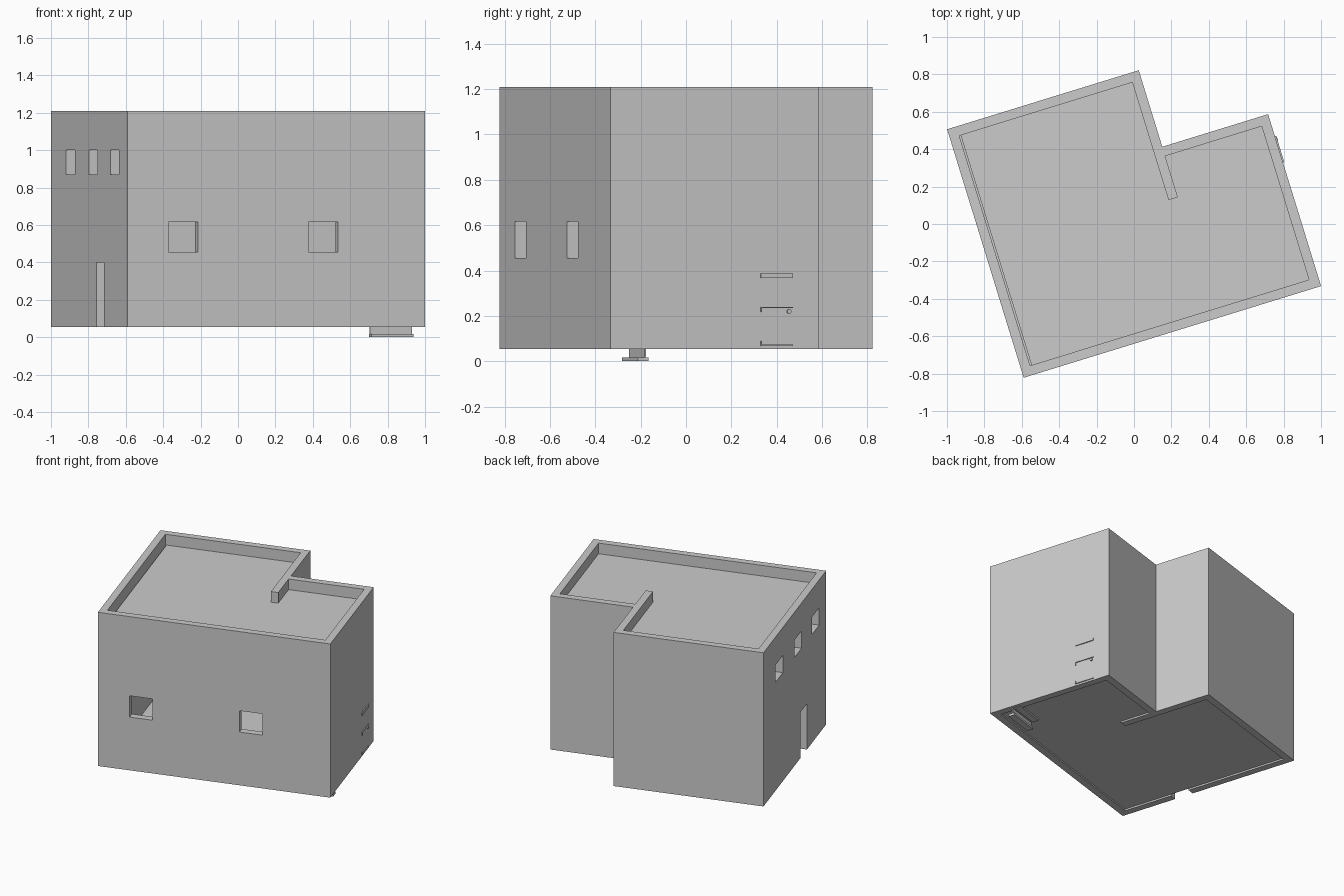
import bpy, bmesh, math
from mathutils import Matrix

if "Cube" in bpy.data.objects:
    bpy.data.objects.remove(bpy.data.objects["Cube"])

# Plan is drawn in local coordinates: u along the front wall, v towards the back
W, D, T = 1.664, 1.39, 0.052       # width, depth, wall thickness
NU, NV, STUB = 1.072, 0.962, 0.68  # notch corner and end of the stub wall
BASE, TOP = 0.055, 1.21
PLACE = Matrix.Translation((-0.59, -0.822, 0)) @ Matrix.Rotation(math.radians(17.12), 4, 'Z')


def prism(name, outline, z0, z1):
    """Extrude a plan outline from z0 to z1."""
    bm = bmesh.new()
    face = bm.faces.new([bm.verts.new((u, v, z0)) for u, v in outline])
    top = bmesh.ops.extrude_face_region(bm, geom=[face])
    verts = [g for g in top['geom'] if isinstance(g, bmesh.types.BMVert)]
    bmesh.ops.translate(bm, verts=verts, vec=(0, 0, z1 - z0))
    bmesh.ops.recalc_face_normals(bm, faces=bm.faces)
    bm.transform(PLACE)
    me = bpy.data.meshes.new(name)
    bm.to_mesh(me)
    bm.free()
    ob = bpy.data.objects.new(name, me)
    bpy.context.collection.objects.link(ob)
    return ob


def box(name, u0, u1, v0, v1, z0, z1):
    return prism(name, [(u0, v0), (u1, v0), (u1, v1), (u0, v1)], z0, z1)


def cut(target, cutter):
    """Subtract the cutter from the target and discard it."""
    mod = target.modifiers.new("opening", 'BOOLEAN')
    mod.operation, mod.solver, mod.object = 'DIFFERENCE', 'EXACT', cutter
    cutter.hide_render = True
    bpy.context.view_layer.update()
    dg = bpy.context.evaluated_depsgraph_get()
    me = bpy.data.meshes.new_from_object(target.evaluated_get(dg))
    target.modifiers.clear()
    target.data = me
    bpy.data.objects.remove(cutter)


def inner(left):
    """Interior outline, running around the stub wall."""
    return [(left, T), (W - T, T), (W - T, NV - T), (NU, NV - T),
            (NU, STUB), (NU - T, STUB), (NU - T, D - T), (left, D - T)]


# Walls with parapet
walls = prism("walls", [(0, 0), (W, 0), (W, NV), (NU, NV), (NU, D), (0, D)], BASE, TOP)
cut(walls, prism("interior_cutter", inner(T), -0.1, TOP + 0.1))

# Front windows
for u in (0.228, 1.013):
    cut(walls, box("window_cutter", u, u + 0.165, -0.1, 0.12, 0.455, 0.615))
# Small upper windows in the left wall
for v in (0.155, 0.545, 0.96):
    cut(walls, box("window_cutter", -0.1, 0.12, v, v + 0.16, 0.87, 1.0))
# Doorway in the left wall
cut(walls, box("door_cutter", -0.1, 0.12, 0.425, 0.567, -0.1, 0.40))

# Ground floor, upper floor and roof
prism("ground_floor", inner(T), BASE + 0.012, BASE + 0.03)
prism("roof", inner(T + 0.008), TOP - 0.10, TOP - 0.08)
upper = prism("upper_floor", inner(T), 0.635, 0.655)
cut(upper, box("stairwell_cutter", 1.39, W + 0.1, 0.12, 0.70, 0.5, 0.8))

# Staircase along the right wall; its first step reaches below the floor
for i in range(12):
    v, z = 0.133 + 0.045 * i, 0.054 * i
    box(f"stair_tread_{i + 1}", 1.405, 1.641, v, v + 0.048, z, z + 0.016)
    box(f"stair_riser_{i + 1}", 1.405, 1.641, v + 0.031, v + 0.036, z + 0.016, z + 0.054)

# Door leaf in the right wall: only its raised ledges show
R0, R1, V0, V1 = W - 0.01, W + 0.007, 0.691, 0.838
box("door_ledge_top", R0, R1, V0, V1, 0.366, 0.386)
for name, z, z0, z1 in (("middle", 0.234, 0.216, 0.236), ("bottom", 0.068, 0.07, 0.09)):
    box("door_ledge_" + name, R0, R1, V0, V1, z, z + 0.005)
    box("door_ledge_end_" + name, R0, R1, V0, V0 + 0.004, z0, z1)

# Door knob
bm = bmesh.new()
spot = Matrix.Translation((W, 0.822, 0.22)) @ Matrix.Rotation(math.pi / 2, 4, 'Y')
bmesh.ops.create_cone(bm, cap_ends=True, segments=8, radius1=0.01, radius2=0.01,
                      depth=0.018, matrix=PLACE @ spot)
knob = bpy.data.meshes.new("door_knob")
bm.to_mesh(knob)
bm.free()
bpy.context.collection.objects.link(bpy.data.objects.new("door_knob", knob))
